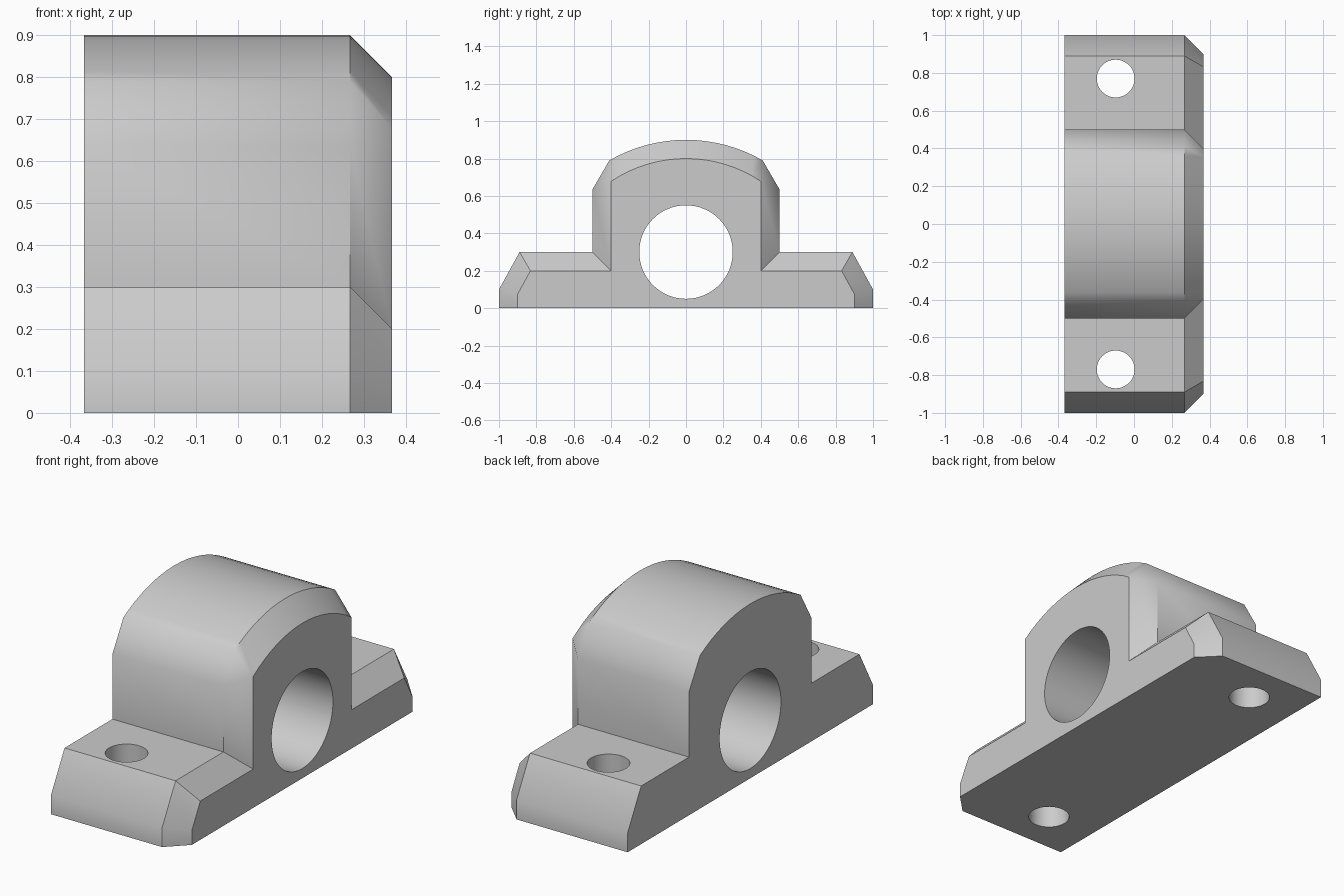
import bpy, bmesh, math
from mathutils import Matrix

cube = bpy.data.objects.get("Cube")
if cube:
    bpy.data.objects.remove(cube, do_unlink=True)

grey = bpy.data.materials.new("light_grey")
grey.use_nodes = True
colour = (0.6, 0.6, 0.6, 1)
grey.diffuse_color = colour
grey.node_tree.nodes["Principled BSDF"].inputs["Base Color"].default_value = colour

HALF_WIDTH = 0.367
CHAMFER = 0.1
ARC_STEPS = 16


def make_object(name, bm):
    mesh = bpy.data.meshes.new(name)
    bmesh.ops.recalc_face_normals(bm, faces=bm.faces)
    bm.to_mesh(mesh)
    bm.free()
    mesh.materials.append(grey)
    obj = bpy.data.objects.new(name, mesh)
    bpy.context.collection.objects.link(obj)
    return obj


def outline(side, half_arc, top, radius):
    """Mirror a half profile (y, z) and join the halves with a crown arc."""
    limit = math.asin(half_arc / radius)
    angles = [limit * (1 - 2 * i / ARC_STEPS) for i in range(ARC_STEPS + 1)]
    arc = [(radius * math.sin(a), top - radius + radius * math.cos(a)) for a in angles]
    return side + arc + [(-y, z) for y, z in reversed(side)]


def make_cutter(name, radius, depth, matrix, segments):
    bm = bmesh.new()
    bmesh.ops.create_cone(bm, cap_ends=True, segments=segments, radius1=radius,
                          radius2=radius, depth=depth, matrix=matrix)
    obj = make_object(name, bm)
    obj.hide_render = True
    return obj


# Bearing block: straight body, then a chamfer around the +x end
outer = outline([(1, 0), (1, 0.1), (0.89, 0.3), (0.5, 0.3), (0.5, 0.635)],
                0.41, 0.9, 0.819)
inner = outline([(0.9, 0), (0.9, 0.075), (0.832, 0.2), (0.4, 0.2), (0.4, 0.678)],
                0.4, 0.8, 0.719)
bm = bmesh.new()
sections = [(-HALF_WIDTH, outer), (HALF_WIDTH - CHAMFER, outer), (HALF_WIDTH, inner)]
rings = [[bm.verts.new((x, y, z)) for y, z in pts] for x, pts in sections]
for a, b in zip(rings, rings[1:]):
    for i in range(len(a)):
        j = (i + 1) % len(a)
        bm.faces.new((a[i], a[j], b[j], b[i]))
bm.faces.new(rings[0])
bm.faces.new(rings[-1])
bmesh.ops.remove_doubles(bm, verts=bm.verts, dist=0.002)
block = make_object("bearing_block", bm)

# Shaft bore and the two bolt holes
cutters = [make_cutter("shaft_bore_cutter", 0.25, 2,
                       Matrix.Translation((0, 0, 0.3)) @ Matrix.Rotation(math.pi / 2, 4, 'Y'), 64)]
for side, name in ((-1, "front"), (1, "back")):
    cutters.append(make_cutter(name + "_bolt_hole_cutter", 0.1, 1,
                               Matrix.Translation((-0.097, side * 0.77, 0.15)), 48))

bpy.ops.object.select_all(action='DESELECT')
block.select_set(True)
bpy.context.view_layer.objects.active = block
for cutter in cutters:
    mod = block.modifiers.new(cutter.name, 'BOOLEAN')
    mod.operation = 'DIFFERENCE'
    mod.solver = 'EXACT'
    mod.object = cutter
    bpy.ops.object.modifier_apply(modifier=mod.name)
    bpy.data.objects.remove(cutter, do_unlink=True)

# Smooth crown and bores with crisp edges
bpy.ops.object.shade_smooth_by_angle(angle=math.radians(35))
